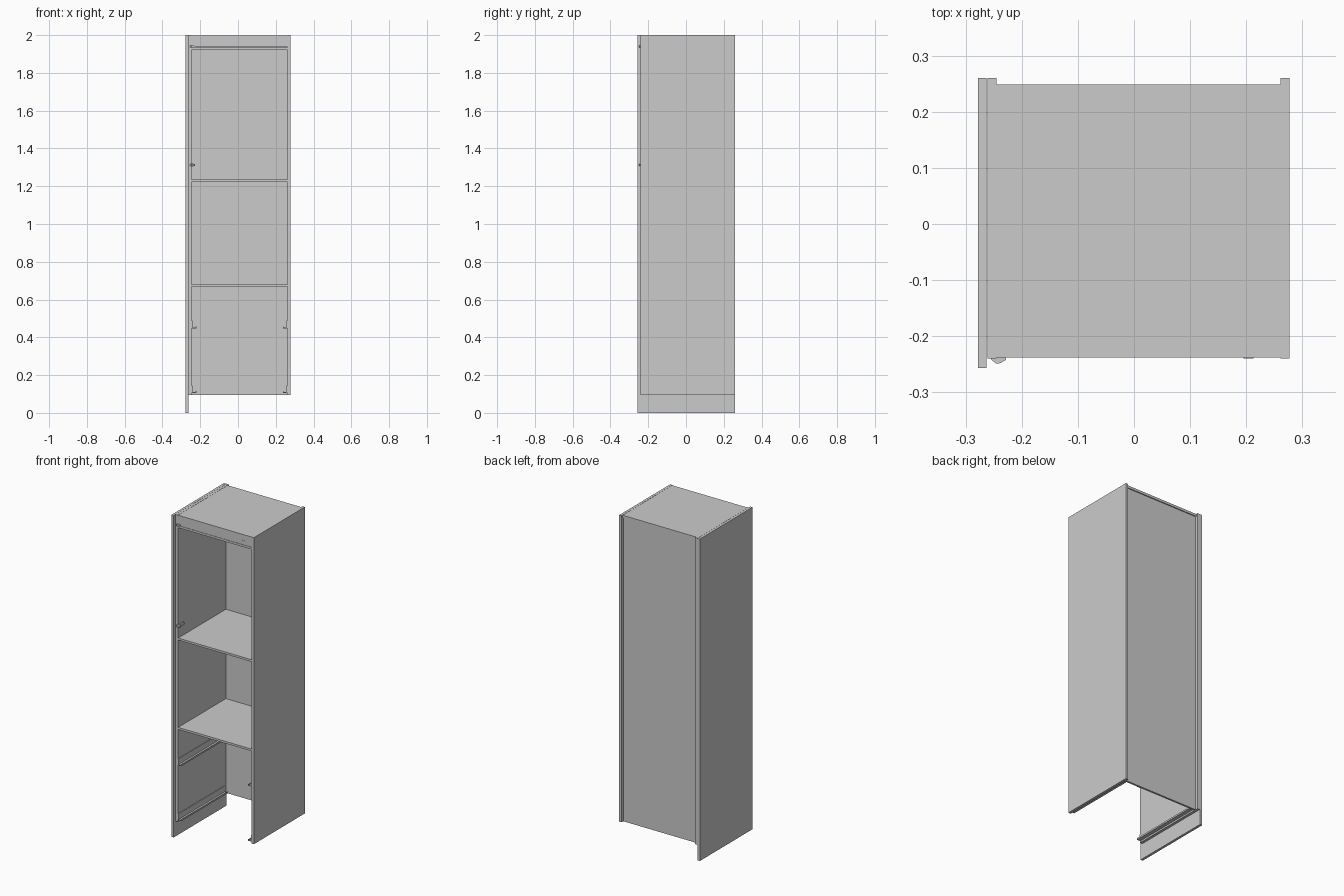
import bpy, bmesh

if "Cube" in bpy.data.objects:
    bpy.data.objects.remove(bpy.data.objects["Cube"])

def box(name, x, y, z):
    """Axis-aligned panel from (min, max) ranges."""
    bm = bmesh.new()
    bmesh.ops.create_cube(bm, size=1)
    for v in bm.verts:
        v.co = [r[0] if c < 0 else r[1] for c, r in zip(v.co, (x, y, z))]
    return finish(name, bm)

def extrude(name, profile, axis, lo, hi):
    """Extrude a 2D profile along y (profile = x,z) or z (profile = x,y)."""
    bm = bmesh.new()
    at = (lambda p, t: (p[0], t, p[1])) if axis == 'Y' else (lambda p, t: (p[0], p[1], t))
    a = [bm.verts.new(at(p, lo)) for p in profile]
    b = [bm.verts.new(at(p, hi)) for p in profile]
    bm.faces.new(a)
    bm.faces.new(b[::-1])
    for i in range(len(a)):
        j = (i + 1) % len(a)
        bm.faces.new((a[i], b[i], b[j], a[j]))
    bmesh.ops.recalc_face_normals(bm, faces=bm.faces)
    return finish(name, bm)

def finish(name, bm):
    me = bpy.data.meshes.new(name)
    bm.to_mesh(me)
    bm.free()
    ob = bpy.data.objects.new(name, me)
    bpy.context.collection.objects.link(ob)
    return ob

L, R = -0.245, 0.261          # inner faces of the cabinet
BASE = 0.096                  # underside of the carcass

# side panels
box("left_cover_panel", (-0.278, -0.2625), (-0.257, 0.26), (0, 2))
box("left_side", (-0.2615, L), (-0.24, 0.26), (BASE, 2))
box("right_side", (R, 0.277), (-0.24, 0.26), (BASE, 2))

# top, back and front fascia
box("top_panel", (L, R), (-0.238, 0.249), (1.984, 1.999))
box("back_panel", (L, R), (0.231, 0.243), (BASE, 1.984))
box("top_fascia", (L, R), (-0.238, -0.222), (1.936, 1.984))

# shelves
for name, z in (("lower_shelf", 0.668), ("middle_shelf", 1.223), ("upper_shelf", 1.921)):
    box(name, (L, R), (-0.237, 0.231), (z, z + 0.013))

# drawer runners: L-shaped channels on both sides
def runner_profile(x, s, z):
    pts = [(0, 0), (0.024, 0), (0.024, 0.010), (0.021, 0.010),
           (0.021, 0.004), (0.004, 0.004), (0.004, 0.040), (0, 0.040)]
    return [(x + s * px, z + pz) for px, pz in pts]

for level, z in (("lower", 0.106), ("upper", 0.448)):
    for side, x, s in (("left", L, 1), ("right", R, -1)):
        extrude(f"{level}_{side}_runner", runner_profile(x, s, z), 'Y', -0.238, 0.215)

# door hinge brackets
hinge = [(-0.255, -0.241), (-0.246, -0.249), (-0.238, -0.248), (-0.228, -0.242),
         (-0.229, -0.236), (-0.236, -0.232), (L, -0.232), (L, -0.240), (-0.255, -0.240)]
for name, z in (("middle_hinge", 1.307), ("top_hinge", 1.934)):
    extrude(name, hinge, 'Z', z, z + 0.011)
box("hinge_mount", (L, -0.236), (-0.232, -0.19), (1.305, 1.32))

# small catch on the fascia
box("door_catch", (0.195, 0.213), (-0.24, -0.238), (1.955, 1.963))
